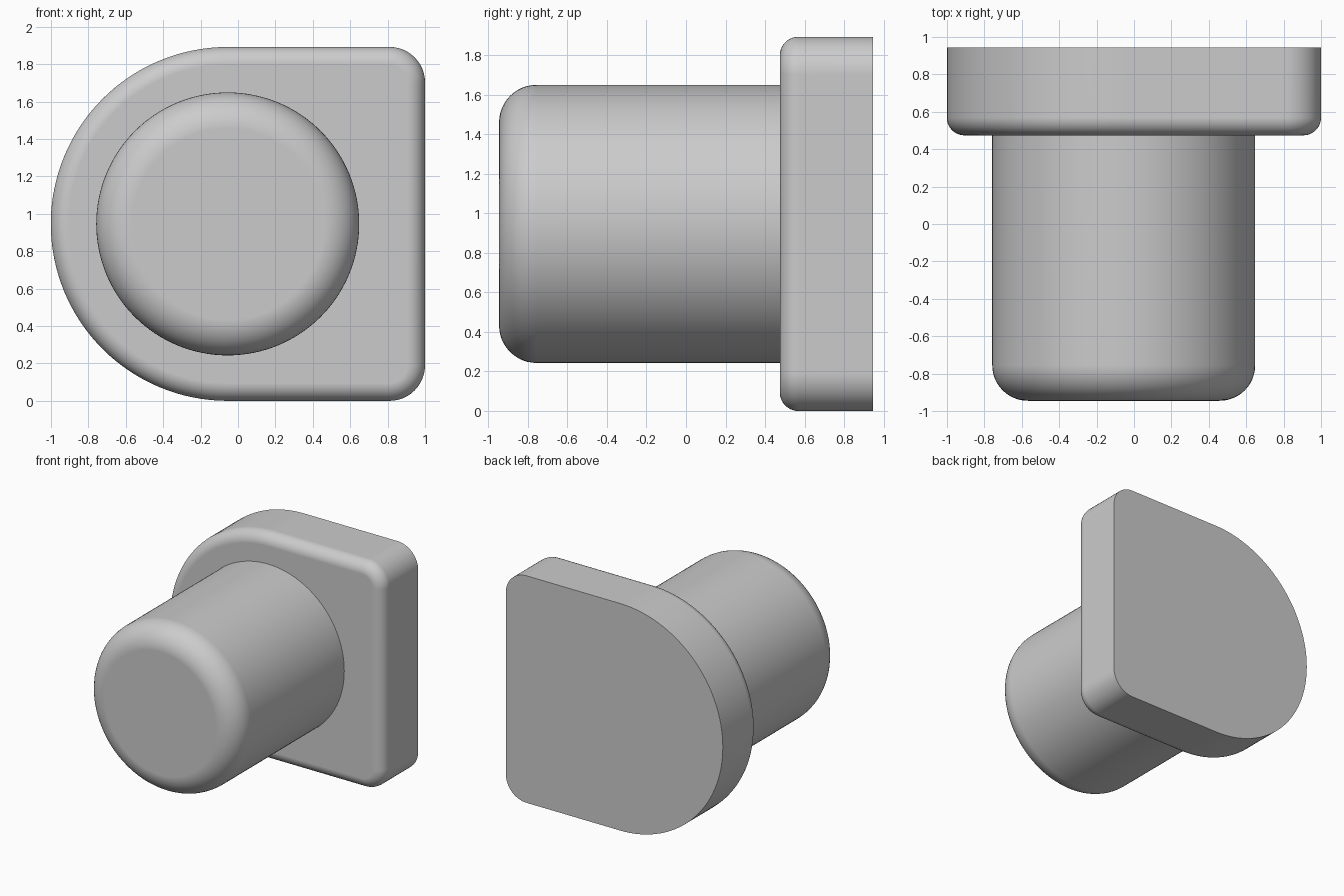
import bpy, bmesh
from math import sin, cos, pi

if "Cube" in bpy.data.objects:
    bpy.data.objects.remove(bpy.data.objects["Cube"])

grey = bpy.data.materials.new("light_grey")
grey.use_nodes = True
colour = (0.6, 0.6, 0.6, 1)
grey.diffuse_color = colour
grey.node_tree.nodes["Principled BSDF"].inputs["Base Color"].default_value = colour

CX, CZ = -0.055, 0.946   # shared axis of the shaft and the round end
HALF = 0.946             # half height of the plate
CORNER = 0.19


def arc(cx, cz, radius, start, end, steps):
    angles = [start + (end - start) * i / steps for i in range(steps + 1)]
    return [(cx + radius * cos(a), cz + radius * sin(a)) for a in angles]


def shaft_outline(inset):
    return arc(CX, CZ, 0.703 - inset, 0, 2 * pi, 128)[:-1]


def plate_outline(inset):
    # Round on the right, square with rounded corners on the left
    r = CORNER - inset
    return (arc(CX, CZ, HALF - inset, pi / 2, 3 * pi / 2, 64)
            + arc(1 - CORNER, CORNER, r, -pi / 2, 0, 12)
            + arc(1 - CORNER, 2 * HALF - CORNER, r, 0, pi / 2, 12))


def filleted_solid(name, outline, front, back, fillet, steps=12):
    """Loft an outline along y, with a rounded front edge."""
    sections = [(fillet * (1 - sin(a)), front + fillet * (1 - cos(a)))
                for a in (pi / 2 * i / steps for i in range(steps + 1))]
    sections.append((0, back))
    bm = bmesh.new()
    rings = [[bm.verts.new((x, y, z)) for x, z in outline(inset)]
             for inset, y in sections]
    for a, b in zip(rings, rings[1:]):
        for i in range(len(a)):
            bm.faces.new((a[i - 1], a[i], b[i], b[i - 1]))
    bm.faces.new(rings[0])
    bm.faces.new(rings[-1])
    bmesh.ops.recalc_face_normals(bm, faces=bm.faces)
    mesh = bpy.data.meshes.new(name)
    bm.to_mesh(mesh)
    bm.free()
    mesh.materials.append(grey)
    obj = bpy.data.objects.new(name, mesh)
    bpy.context.collection.objects.link(obj)
    bpy.ops.object.select_all(action="DESELECT")
    obj.select_set(True)
    bpy.context.view_layer.objects.active = obj
    bpy.ops.object.shade_smooth_by_angle()
    # Keep the flat faces evenly shaded up to the fillets
    weighted = obj.modifiers.new("weighted_normals", "WEIGHTED_NORMAL")
    weighted.keep_sharp = True
    return obj


filleted_solid("base_plate", plate_outline, 0.474, 0.945, 0.095)
filleted_solid("round_shaft", shaft_outline, -0.945, 0.5, 0.19)
